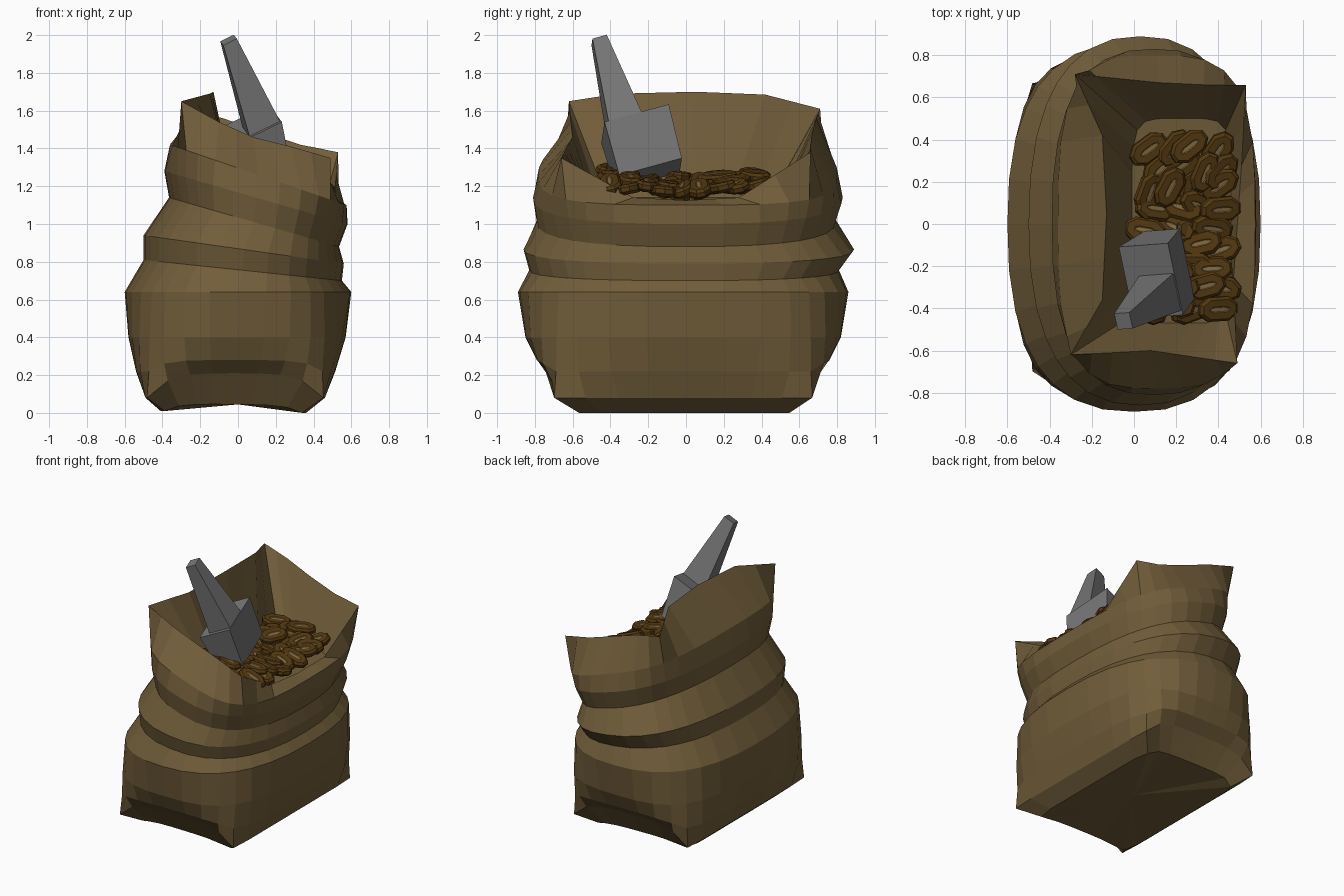
import bpy, bmesh, math, random
from mathutils import Vector, Matrix, Euler

if "Cube" in bpy.data.objects:
    bpy.data.objects.remove(bpy.data.objects["Cube"])

random.seed(4)
S = 8  # segments per side of the sack


def material(name, rgb):
    m = bpy.data.materials.new(name)
    m.diffuse_color = (*rgb, 1)
    m.use_nodes = True
    m.node_tree.nodes["Principled BSDF"].inputs["Base Color"].default_value = m.diffuse_color
    return m


SACK = material("burlap brown", (0.166, 0.110, 0.042))
GREY = material("scoop grey", (0.18, 0.18, 0.18))
DARK = material("bean brown", (0.085, 0.039, 0.005))
TAN = material("bean crease tan", (0.22, 0.14, 0.05))


def finish(name, bm, mats):
    bmesh.ops.recalc_face_normals(bm, faces=bm.faces)
    me = bpy.data.meshes.new(name)
    bm.to_mesh(me)
    bm.free()
    for m in mats:
        me.materials.append(m)
    ob = bpy.data.objects.new(name, me)
    bpy.context.collection.objects.link(ob)
    return ob


def bridge(bm, a, b):
    n = len(a)
    return [bm.faces.new((a[i], a[(i + 1) % n], b[(i + 1) % n], b[i])) for i in range(n)]


def square_walk():
    """Points round a unit square, starting at (-1, -1)."""
    for side in range(4):
        for i in range(S):
            t = 2 * i / S - 1
            yield ((t, -1), (1, t), (-t, 1), (-1, -t))[side]


def ring(xl, zl, xr, zr, ym, yp, p, arch=0.0):
    """Tilted superellipse ring; arch lifts the front and back edges."""
    pts = []
    for u, v in square_walk():
        k = (abs(u) ** p + abs(v) ** p) ** (-1 / p)
        x, y = u * k, v * k
        f = (x + 1) / 2
        z = zl + (zr - zl) * f
        if abs(v) == 1:
            z += arch * (1 - u ** 4)
        pts.append(Vector((xl + (xr - xl) * f, (yp if y > 0 else ym) * y, z)))
    return pts


# Sack: underside, belly, folds
rings = [
    ring(-.41, .01, .36, .0, .60, .58, 12, .04),
    ring(-.49, .08, .46, .08, .71, .68, 40, .13),
    ring(-.54, .22, .515, .22, .79, .76, 5, .06),
    ring(-.58, .40, .57, .40, .85, .82, 3.2),
    ring(-.60, .64, .60, .64, .89, .86, 2.5),
    ring(-.50, .81, .55, .70, .83, .81, 2.4),
    ring(-.50, .94, .56, .79, .86, .89, 2.4),
    ring(-.365, 1.14, .535, .88, .79, .79, 2.5),
    ring(-.39, 1.28, .58, 1.0, .81, .83, 2.6),
    ring(-.36, 1.42, .575, 1.10, .78, .80, 3.4),
]

# Sack mouth: rim control points, four per side
rim = [
    (-.30, -.62, 1.65), (-.10, -.61, 1.54), (.08, -.60, 1.46), (.28, -.63, 1.41),
    (.49, -.66, 1.35), (.47, -.28, 1.14), (.49, 0, 1.125), (.51, .28, 1.14),
    (.53, .66, 1.38), (.33, .66, 1.42), (.12, .67, 1.49), (-.08, .69, 1.56),
    (-.28, .71, 1.61), (-.15, .42, 1.685), (-.13, .05, 1.70), (-.15, -.36, 1.69),
]
rim_pts = []
for i, c in enumerate(rim):
    a, b = Vector(c), Vector(rim[(i + 1) % len(rim)])
    rim_pts += [a, (a + b) / 2]
rings.append(rim_pts)
# Inner lining down to the bean bed
rings.append(ring(-.01, 1.14, .46, 1.02, .47, .50, 6))

bm = bmesh.new()
loops = [[bm.verts.new(p) for p in r] for r in rings]
for a, b in zip(loops, loops[1:]):
    bridge(bm, a, b)
for loop, c in ((loops[0], (0, 0, .045)), (loops[-1], (.24, 0, 1.08))):
    cv = bm.verts.new(c)
    for i in range(len(loop)):
        bm.faces.new((loop[i], loop[(i + 1) % len(loop)], cv))
finish("sack", bm, [SACK])


# Beans: flat eight-sided pebbles with a pale crease plate on top
def add_bean(bm, matrix):
    def loop(w, l, z):
        return [bm.verts.new(matrix @ Vector((l * sx, w * sy, z))) for sx, sy in
                ((1, .4), (.55, 1), (-.55, 1), (-1, .4), (-1, -.4), (-.55, -1), (.55, -1), (1, -.4))]
    levels = [loop(.042, .075, -.028), loop(.058, .098, -.012), loop(.058, .098, .012),
              loop(.046, .084, .026), loop(.014, .052, .026), loop(.010, .047, .022)]
    for i, (a, b) in enumerate(zip(levels, levels[1:])):
        for f in bridge(bm, a, b):
            f.material_index = 1 if i == 4 else 0
    bm.faces.new(levels[0][::-1])
    bm.faces.new(levels[-1]).material_index = 1


bm = bmesh.new()
for row in range(9):
    for col in range(4):
        x = .08 + .105 * col + random.uniform(-.02, .02) + (.03 if row % 2 else -.01)
        y = -.39 + .093 * row + random.uniform(-.02, .02)
        x = min(x, .41)
        z = 1.245 - .20 * x + .13 * abs(y) + random.uniform(-.02, .02)
        heading = random.uniform(.6, 1.4) if y > .1 else random.uniform(-.5, .4)
        rot = Euler((random.uniform(-.3, .3), .25 + random.uniform(-.25, .25), 0)).to_matrix()
        spin = Matrix.Rotation(heading, 3, 'Z')
        add_bean(bm, Matrix.Translation((x, y, z)) @ (rot @ spin).to_4x4())
finish("beans", bm, [DARK, TAN])

# Scoop: blade box and tapering handle in a tilted frame
D = Vector((.40, .32, -.86)).normalized()      # along the tool, downwards
W = Vector((-.17, .95, .20))
W = (W - D * W.dot(D)).normalized()            # across the blade
N = D.cross(W).normalized()                    # blade face, towards +x
if N.x < 0:
    N = -N
T = Vector((.08, -.27, 1.53))


def tapered_box(name, sections):
    """Each section: centre, (w0, w1) across, (n0, n1) through."""
    bm = bmesh.new()
    ls = [[bm.verts.new(c + W * w[i] + N * n[j]) for i, j in ((0, 0), (1, 0), (1, 1), (0, 1))]
          for c, w, n in sections]
    for a, b in zip(ls, ls[1:]):
        bridge(bm, a, b)
    bm.faces.new(ls[0])
    bm.faces.new(ls[-1])
    finish(name, bm, [GREY])


tapered_box("scoop_blade", [
    (T, (-.18, .18), (-.13, .13)),
    (T + D * .29, (-.19, .16), (-.13, .06)),
])
tapered_box("scoop_handle", [
    (Vector((-.05, -.46, 1.974)), (-.04, .04), (-.04, .04)),
    (T + D * .02, (-.16, .03), (-.06, .125)),
])
